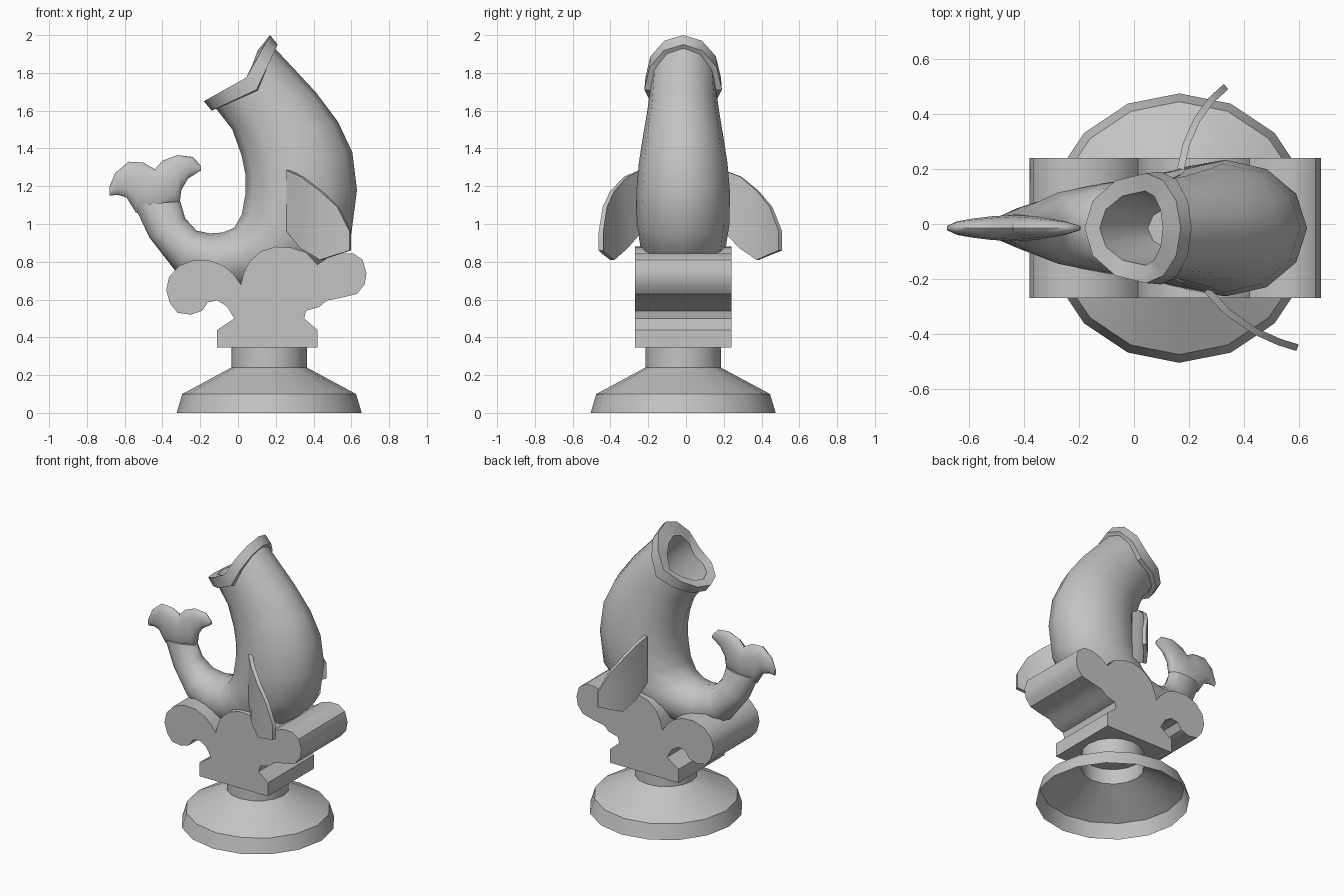
import bpy, bmesh, math
from mathutils import Vector

cube = bpy.data.objects.get("Cube")
if cube:
    bpy.data.objects.remove(cube, do_unlink=True)

MID_Y = -0.015

stone = bpy.data.materials.new("grey stone")
stone.use_nodes = True
GREY = (0.55, 0.55, 0.55, 1)
stone.diffuse_color = GREY
stone.node_tree.nodes["Principled BSDF"].inputs["Base Color"].default_value = GREY


def finish(name, bm, angle=40):
    """Turn a bmesh into a shaded object."""
    bmesh.ops.recalc_face_normals(bm, faces=bm.faces)
    mesh = bpy.data.meshes.new(name)
    bm.to_mesh(mesh)
    bm.free()
    mesh.materials.append(stone)
    ob = bpy.data.objects.new(name, mesh)
    bpy.context.collection.objects.link(ob)
    bpy.ops.object.select_all(action='DESELECT')
    ob.select_set(True)
    bpy.context.view_layer.objects.active = ob
    bpy.ops.object.shade_smooth_by_angle(angle=math.radians(angle))
    return ob


def bridge(bm, rings, caps=True):
    """Join closed rings of points with quads."""
    loops = [[bm.verts.new(p) for p in ring] for ring in rings]
    for lo, hi in zip(loops, loops[1:]):
        n = len(lo)
        for i in range(n):
            j = (i + 1) % n
            bm.faces.new((lo[i], lo[j], hi[j], hi[i]))
    if caps:
        bm.faces.new(loops[0])
        bm.faces.new(loops[-1])


def oval(ax, az, bx, bz, width, notch=0, sides=12):
    """Oval section spanning two profile points; notch pulls its sides back."""
    a, b = Vector((ax, MID_Y, az)), Vector((bx, MID_Y, bz))
    mid, half = (a + b) / 2, (b - a) / 2
    back = Vector((half.z, 0, -half.x)).normalized() * notch
    ring = []
    for i in range(sides):
        t = math.tau * i / sides
        ring.append(mid + half * math.cos(t) + Vector((0, width * math.sin(t), 0))
                    + back * (1 - abs(math.cos(t))))
    return ring


# Flared foot with neck, open underneath
bm = bmesh.new()
foot = [(0.49, 0), (0.46, 0.1), (0.2, 0.24), (0.2, 0.35)]
bridge(bm, [[(0.165 + r * math.cos(math.tau * i / 16),
              MID_Y + r * math.sin(math.tau * i / 16), z) for i in range(16)]
            for r, z in foot], caps=False)
finish("foot", bm)

# Scrolled pedestal block
outline = [
    (-.11, .345), (.42, .345), (.42, .44), (.35, .5), (.36, .54), (.43, .56),
    (.47, .595), (.55, .61), (.63, .63), (.67, .68), (.68, .74), (.66, .81),
    (.61, .845), (.54, .845), (.48, .825), (.42, .785), (.36, .85), (.28, .875),
    (.2, .88), (.12, .855), (.06, .8), (.03, .74), (.015, .68), (-.02, .73),
    (-.07, .775), (-.14, .805), (-.23, .81), (-.31, .78), (-.365, .72),
    (-.38, .65), (-.36, .58), (-.32, .53), (-.25, .52), (-.19, .54),
    (-.16, .585), (-.11, .595), (-.06, .565), (-.02, .5), (-.11, .44)]
bm = bmesh.new()
bridge(bm, [[(x, y, z) for x, z in outline] for y in (-0.27, 0.24)])
finish("scroll_pedestal", bm, 35)

# Curved body: mouth hollow, lip, then trunk down to the tail
body = [
    (.05, 1.45, .33, 1.55, .09), (-.04, 1.56, .23, 1.76, .125),
    (-.125, 1.68, .105, 1.92, .135, .07),
    (-.18, 1.65, .17, 2, .2, .07), (-.14, 1.6, .21, 1.95, .205, .09),
    (-.115, 1.61, .195, 1.93, .175, .09),
    (-.03, 1.5, .41, 1.7, .19), (.02, 1.36, .53, 1.54, .215),
    (.04, 1.26, .605, 1.38, .235), (.04, 1.16, .63, 1.18, .248),
    (.02, 1.05, .6, .95, .245), (-.02, .98, .42, .76, .225),
    (-.08, .955, .15, .66, .185), (-.15, .95, -.1, .64, .16),
    (-.22, .965, -.33, .75, .13), (-.28, 1.03, -.47, .93, .085),
    (-.305, 1.12, -.55, 1.1, .05)]
bm = bmesh.new()
bridge(bm, [oval(*s) for s in body])
finish("body", bm, 42)

# Two-lobed tail fluke
fluke = [
    (-.68, 1.15, -.68, 1.2, .008), (-.635, 1.155, -.65, 1.27, .025),
    (-.59, 1.14, -.58, 1.33, .035), (-.54, 1.06, -.5, 1.325, .043),
    (-.43, 1.05, -.44, 1.29, .048), (-.31, 1.1, -.4, 1.335, .043),
    (-.3, 1.18, -.32, 1.365, .035), (-.265, 1.24, -.24, 1.355, .025),
    (-.195, 1.285, -.197, 1.31, .008)]
bm = bmesh.new()
bridge(bm, [oval(*s) for s in fluke])
finish("tail_fluke", bm, 50)

# Side fins: curved plates sharing one height outline
heights = [(.96, 1.285), (.87, 1.25), (.81, 1.175), (.84, 1.09), (.86, .96)]
paths = {
    "right_fin": [(.265, -.24), (.34, -.32), (.44, -.39), (.53, -.43), (.595, -.45)],
    "left_fin": [(.17, .2), (.19, .29), (.23, .38), (.28, .45), (.335, .5)]}
for name, path in paths.items():
    bm = bmesh.new()
    rows = [[bm.verts.new((x, y, lo + (hi - lo) * k / 2)) for k in range(3)]
            for (x, y), (lo, hi) in zip(path, heights)]
    for p, q in zip(rows, rows[1:]):
        for k in range(2):
            bm.faces.new((p[k], q[k], q[k + 1], p[k + 1]))
    fin = finish(name, bm)
    solid = fin.modifiers.new("thickness", 'SOLIDIFY')
    solid.thickness = 0.025
    solid.offset = 0
    bpy.ops.object.modifier_apply(modifier=solid.name)
    bpy.ops.object.shade_smooth_by_angle(angle=math.radians(40))
